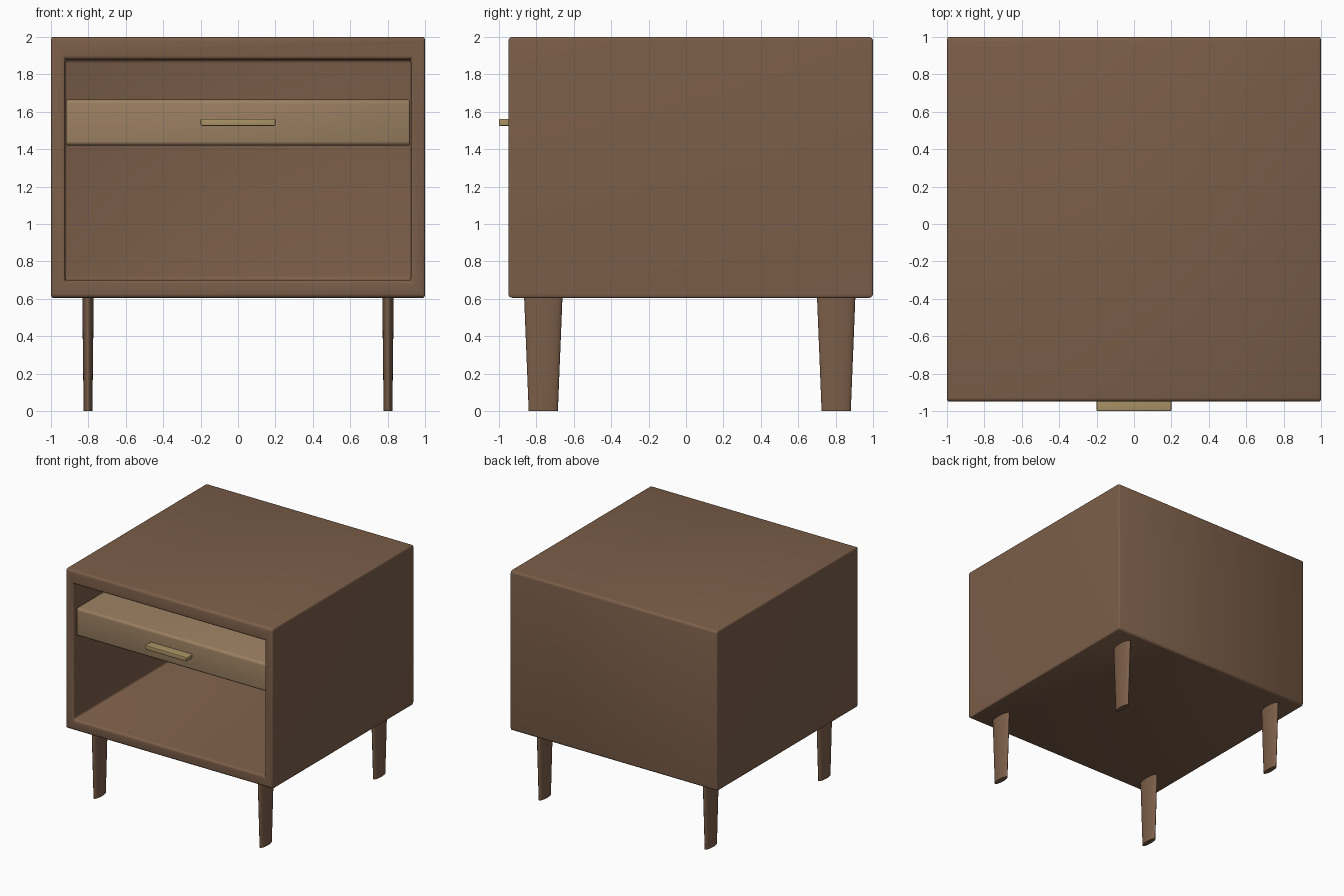
import bpy, bmesh
from mathutils import Vector

if "Cube" in bpy.data.objects:
    bpy.data.objects.remove(bpy.data.objects["Cube"])

X_STRETCH = 2.5  # bevels are tighter along the width than in depth and height


def material(name, rgb):
    m = bpy.data.materials.new(name)
    m.diffuse_color = (*rgb, 1)
    m.use_nodes = True
    m.node_tree.nodes["Principled BSDF"].inputs["Base Color"].default_value = m.diffuse_color
    return m


walnut = material("walnut", (0.20, 0.112, 0.066))
oak = material("oak", (0.33, 0.215, 0.12))
brass = material("brass", (0.40, 0.29, 0.13))


def finish(bm, name, mat):
    bmesh.ops.recalc_face_normals(bm, faces=bm.faces)
    mesh = bpy.data.meshes.new(name)
    bm.to_mesh(mesh)
    bm.free()
    obj = bpy.data.objects.new(name, mesh)
    bpy.context.collection.objects.link(obj)
    mesh.materials.append(mat)
    bpy.ops.object.select_all(action='DESELECT')
    obj.select_set(True)
    bpy.context.view_layer.objects.active = obj
    bpy.ops.object.shade_smooth_by_angle(angle=0.7)
    return obj


def box(lo, hi):
    bm = bmesh.new()
    bmesh.ops.create_cube(bm, size=1)
    lo, hi = Vector(lo), Vector(hi)
    for v in bm.verts:
        v.co = (lo + hi) / 2 + v.co * (hi - lo)
    return bm


def bevel(bm, width, stretch=X_STRETCH):
    # bevel in a stretched space so the rounding is narrow along x
    bm.normal_update()
    bmesh.ops.scale(bm, vec=(stretch, 1, 1), verts=bm.verts)
    edges = [e for e in bm.edges if e.calc_face_angle(0) > 0.5]
    bmesh.ops.bevel(bm, geom=edges, offset=width, segments=4, profile=0.5,
                    affect='EDGES', clamp_overlap=True)
    bmesh.ops.scale(bm, vec=(1 / stretch, 1, 1), verts=bm.verts)


# cabinet: rounded box with a deep open front
bm = box((-1, -0.95, 0.605), (1, 1, 2))
bm.normal_update()
front = min(bm.faces, key=lambda f: f.calc_center_median().y)
bmesh.ops.inset_region(bm, faces=[front], thickness=0.08)
for v in front.verts:
    v.co.x = 0.925 if v.co.x > 0 else -0.925
    v.co.z = 1.88 if v.co.z > 1.3 else 0.70
cavity = bmesh.ops.extrude_discrete_faces(bm, faces=[front])["faces"][0]
for v in cavity.verts:
    v.co.y = 0.92
bevel(bm, 0.022)
finish(bm, "cabinet", walnut)

# drawer across the opening
bm = box((-0.92, -0.92, 1.42), (0.92, 0.91, 1.665))
bevel(bm, 0.022)
finish(bm, "drawer", oak)

# handle bar
bm = box((-0.2, -1.0, 1.525), (0.2, -0.9, 1.562))
bevel(bm, 0.006, 1)
finish(bm, "drawer_handle", brass)

# four tapered legs with a flattened oval section
for y, row in ((-0.763, "front"), (0.803, "back")):
    for x, side in ((-0.802, "left"), (0.802, "right")):
        bm = bmesh.new()
        bmesh.ops.create_cone(bm, cap_ends=True, segments=32, radius1=0.078,
                              radius2=0.103, depth=0.62)
        bmesh.ops.scale(bm, vec=(0.3, 1, 1), verts=bm.verts)
        bmesh.ops.translate(bm, vec=(x, y, 0.31), verts=bm.verts)
        finish(bm, f"{row}_{side}_leg", walnut)
